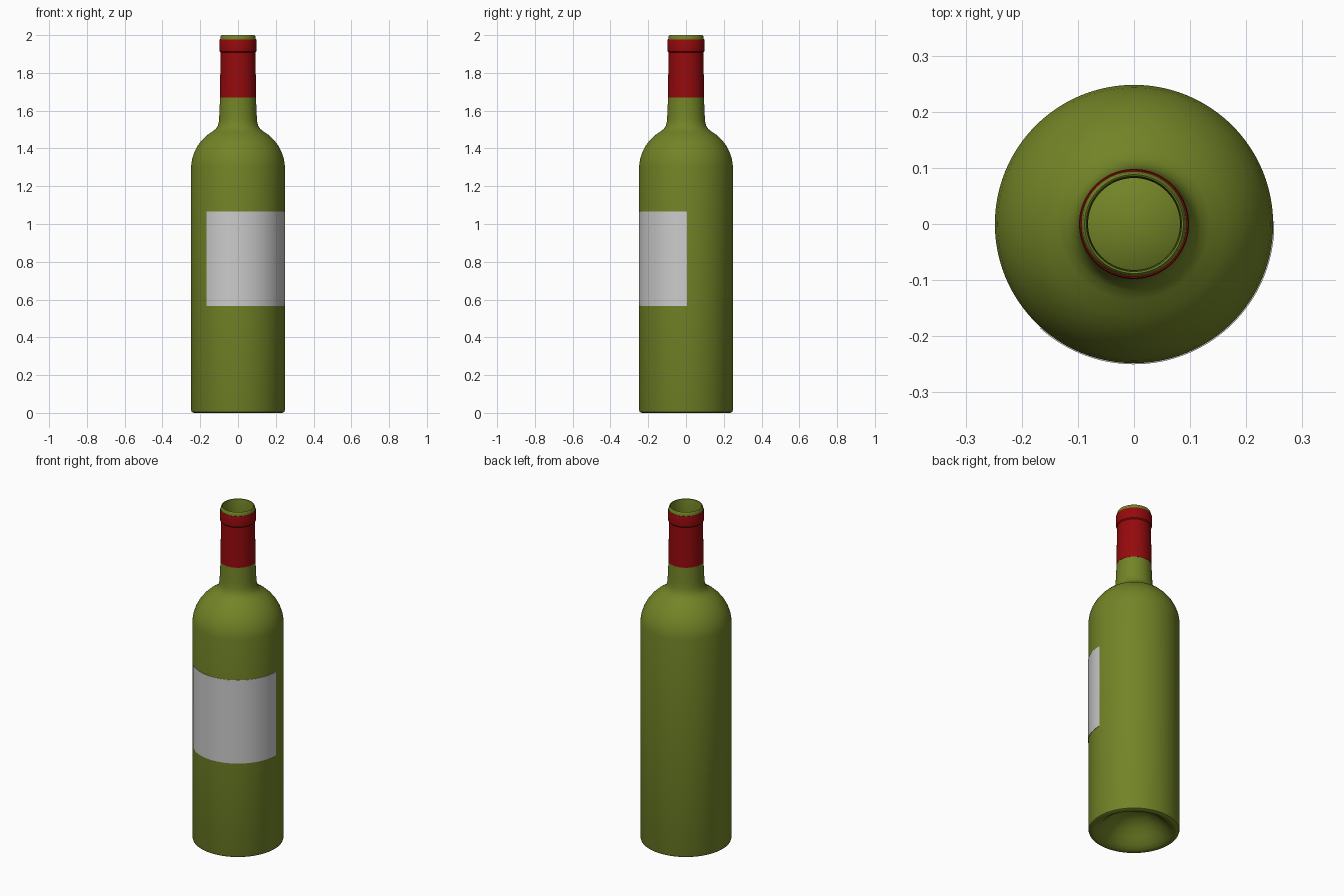
import bpy, bmesh, math

if "Cube" in bpy.data.objects:
    bpy.data.objects.remove(bpy.data.objects["Cube"])


def material(name, color):
    m = bpy.data.materials.new(name)
    m.diffuse_color = color
    m.use_nodes = True
    m.node_tree.nodes["Principled BSDF"].inputs["Base Color"].default_value = m.diffuse_color
    return m


def lathe(name, profile, mat, start=0.0, end=360.0, steps=96, closed=False):
    """Revolve (radius, z) points around z; closed joins last point to first."""
    full = abs(end - start) >= 360
    bm = bmesh.new()
    cols = []
    for i in range(steps if full else steps + 1):
        a = math.radians(start + (end - start) * i / steps)
        cols.append([bm.verts.new((r * math.cos(a), r * math.sin(a), z)) for r, z in profile])
    n = len(profile)
    for i in range(steps):
        a, b = cols[i], cols[(i + 1) % len(cols)]
        for j in range(n if closed else n - 1):
            k = (j + 1) % n
            bm.faces.new((a[j], b[j], b[k], a[k]))
    if closed and not full:
        bm.faces.new(cols[0])
        bm.faces.new(cols[-1][::-1])
    bmesh.ops.remove_doubles(bm, verts=bm.verts, dist=1e-5)
    bmesh.ops.recalc_face_normals(bm, faces=bm.faces)
    me = bpy.data.meshes.new(name)
    bm.to_mesh(me)
    bm.free()
    ob = bpy.data.objects.new(name, me)
    bpy.context.collection.objects.link(ob)
    me.materials.append(mat)
    bpy.ops.object.select_all(action='DESELECT')
    bpy.context.view_layer.objects.active = ob
    ob.select_set(True)
    bpy.ops.object.shade_smooth_by_angle(angle=math.radians(35))
    return ob


green = material("green_glass", (0.17, 0.23, 0.02, 1))
red = material("red_foil", (0.3, 0.003, 0.004, 1))
white = material("label_paper", (0.8, 0.8, 0.8, 1))

# Glass: domed punt, foot, body, shoulder, neck and lip, then the inner wall
punt = [(0.0, 0.13), (0.04, 0.126), (0.08, 0.112), (0.12, 0.085),
        (0.155, 0.05), (0.185, 0.02), (0.21, 0.004), (0.225, 0.0)]
body = [(0.238, 0.001), (0.245, 0.005), (0.248, 0.014), (0.248, 1.31)]
shoulder = [(0.243, 1.345), (0.231, 1.381), (0.213, 1.415), (0.19, 1.445),
            (0.163, 1.471), (0.135, 1.49), (0.118, 1.503), (0.107, 1.52),
            (0.101, 1.545), (0.099, 1.58)]
neck = [(0.095, 1.67), (0.089, 1.905), (0.094, 1.915), (0.094, 1.98), (0.091, 1.996), (0.088, 2.0)]
inner = [(0.085, 1.998), (0.083, 1.985), (0.082, 1.91), (0.087, 1.67), (0.09, 1.55),
         (0.11, 1.488), (0.155, 1.46), (0.205, 1.405), (0.23, 1.345), (0.236, 1.31),
         (0.236, 0.03), (0.225, 0.015), (0.19, 0.032), (0.155, 0.064),
         (0.12, 0.1), (0.08, 0.126), (0.04, 0.14), (0.0, 0.144)]
lathe("bottle_glass", punt + body + shoulder + neck + inner, green)

# Foil sleeve wrapped over the neck and lip
lathe("neck_foil", [(0.0945, 1.67), (0.0965, 1.67), (0.0915, 1.908), (0.097, 1.914),
                    (0.098, 1.922), (0.098, 1.972), (0.096, 1.978), (0.0935, 1.978),
                    (0.0935, 1.917), (0.0885, 1.906)], red, closed=True)

# Paper label curved around the front right of the body
lathe("label", [(0.2475, 0.567), (0.25, 0.567), (0.25, 1.067), (0.2475, 1.067)],
      white, start=-132, end=1, steps=48, closed=True)
